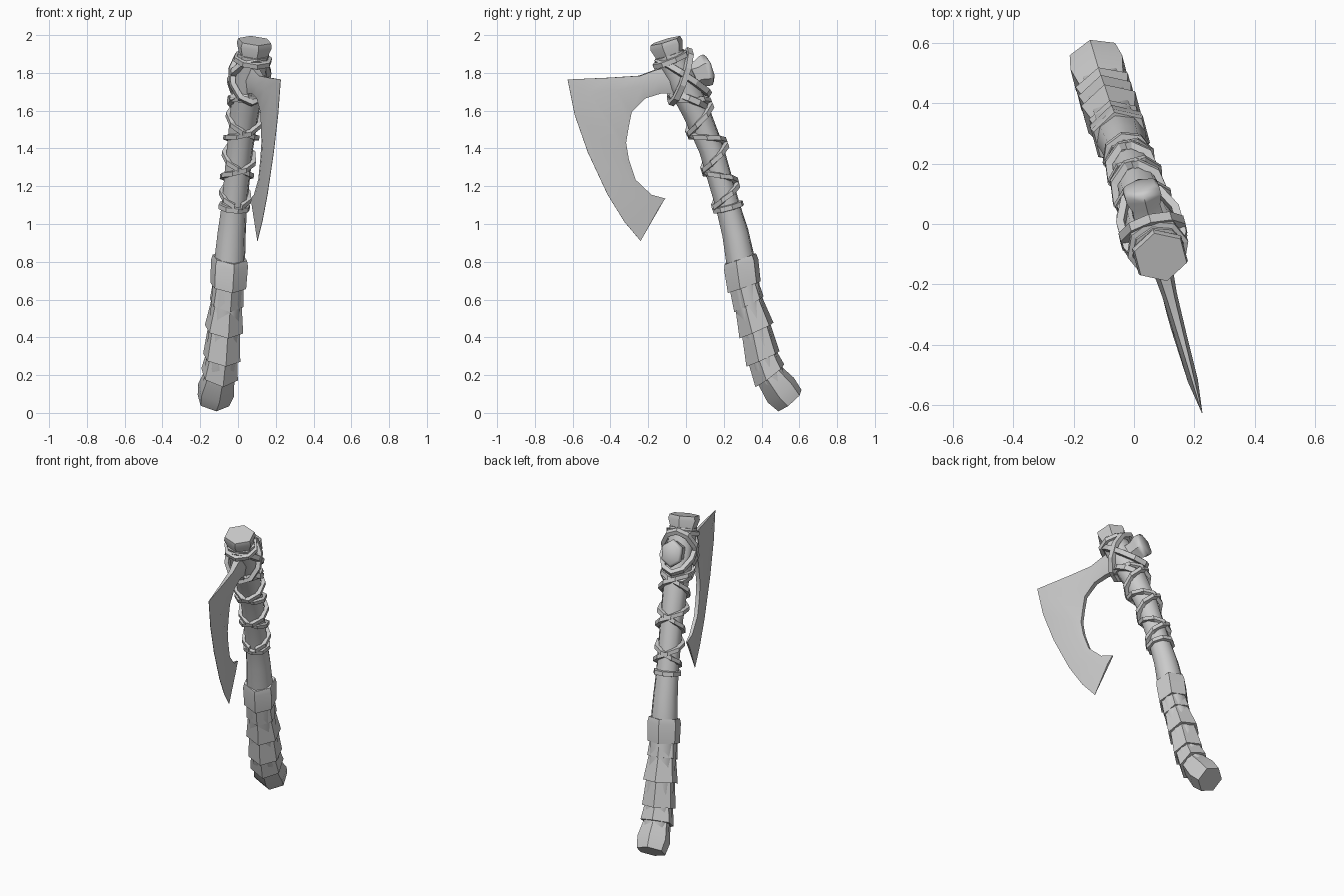
import bpy, bmesh, math
from mathutils import Vector

if "Cube" in bpy.data.objects:
    bpy.data.objects.remove(bpy.data.objects["Cube"])

grey = bpy.data.materials.new("plain_grey")
grey.diffuse_color = (0.6, 0.6, 0.6, 1)
grey.use_nodes = True
grey.node_tree.nodes["Principled BSDF"].inputs["Base Color"].default_value = grey.diffuse_color

# The axe lies in a slightly turned upright plane with normal NORM
NORM = Vector((1, 0.274, -0.02)).normalized()


def P(y, z, off=0.0):
    return Vector((0.055 - 0.274 * y + 0.02 * (z - 1.8), y, z)) + NORM * off


def finish(name, bm, smooth=True):
    bmesh.ops.recalc_face_normals(bm, faces=bm.faces)
    me = bpy.data.meshes.new(name)
    bm.to_mesh(me)
    bm.free()
    me.materials.append(grey)
    ob = bpy.data.objects.new(name, me)
    bpy.context.collection.objects.link(ob)
    if smooth:
        bpy.ops.object.select_all(action='DESELECT')
        ob.select_set(True)
        bpy.context.view_layer.objects.active = ob
        bpy.ops.object.shade_smooth_by_angle(angle=math.radians(50))
    return ob


def loft(name, rings, closed=False, smooth=True):
    bm = bmesh.new()
    vs = [[bm.verts.new(p) for p in r] for r in rings]
    n, m = len(vs[0]), len(vs)
    for i in range(m if closed else m - 1):
        a, b = vs[i], vs[(i + 1) % m]
        for j in range(n):
            k = (j + 1) % n
            bm.faces.new((a[j], a[k], b[k], b[j]))
    if not closed:
        bm.faces.new(vs[0])
        bm.faces.new(vs[-1])
    return finish(name, bm, smooth)


# Curved centre line of the haft (y, z)
AXIS = [(-.14, 2.07), (-.11, 1.97), (-.08, 1.87), (.02, 1.67), (.10, 1.49), (.17, 1.30),
        (.22, 1.10), (.27, .92), (.29, .80), (.31, .65), (.335, .57), (.375, .43),
        (.41, .27), (.45, .18), (.55, .065), (.64, -.04)]


def centre(z):
    for (y0, z0), (y1, z1) in zip(AXIS, AXIS[1:]):
        if z >= z1:
            break
    return P(y0 + (y1 - y0) * (z - z0) / (z1 - z0), z)


def frame(z):
    t = (centre(z - .05) - centre(z + .05)).normalized()   # down the haft
    f = NORM.cross(t).normalized()
    if f.y > 0:
        f = -f                                             # towards the front
    return centre(z), t, f


def ring(z, r, sides, drop=0.0):
    c, t, f = frame(z)
    out = []
    for i in range(sides):
        a = math.tau * i / sides
        out.append(c + f * r * math.cos(a) + NORM * r * 1.06 * math.sin(a)
                   + t * drop * max(0, math.cos(a)))
    return out


def tube(name, stations, sides=6, drop=0.0):
    return loft(name, [ring(z, r, sides, drop) for z, r in stations])


# Haft core
tube("haft", [(1.9, .082), (1.75, .085), (1.6, .075), (1.4, .068), (1.1, .066), (.95, .073),
              (.8, .08), (.6, .08), (.4, .08), (.25, .08), (.15, .075)], 8)
# Head cap
tube("top_cap", [(1.97, .086), (1.945, .092), (1.905, .078), (1.86, .08)])
# Overlapping grip bands with pointed fronts
BANDS = [[(.83, .09), (.80, .097), (.68, .094)],
         [(.69, .08), (.59, .089)],
         [(.59, .08), (.45, .101)],
         [(.47, .082), (.30, .098)],
         [(.31, .082), (.21, .098)]]
for i, b in enumerate(BANDS):
    tube(f"grip_band_{i + 1}", b, 6, .03)
tube("pommel", [(.21, .078), (.12, .097), (.065, .085)])


# Straps: path points with outward and sideways directions
def ribbon(name, path, width=.034, thick=.024, closed=False):
    rings = [[p + o * thick * a / 2 + s * width * b / 2
              for a, b in ((-1, -1), (1, -.75), (1, .75), (-1, 1))] for p, o, s in path]
    return loft(name, rings, closed, smooth=False)


def coil(name, z0, z1, turns, sign, extra=0.0, r0=.073, r1=.09, start=0.0):
    path, n = [], max(8, round(abs(turns) * 8))
    for i in range(n + 1):
        k = i / n
        a = start + sign * math.tau * turns * k
        c, t, f = frame(z0 + (z1 - z0) * k)
        o = f * math.cos(a) + NORM * math.sin(a)
        path.append((c + o * (r0 + (r1 - r0) * k + extra), o, t))
    ribbon(name, path)


for sign, tag in ((1, "right"), (-1, "left")):
    coil(f"cross_strap_{tag}", 1.11, 1.72, 3, sign, .004 * (sign + 1) / 2, start=.25 * sign)
for name, z, r in (("lower_strap_ring", 1.09, .074), ("upper_strap_ring", 1.87, .092)):
    path = []
    for i in range(8):
        a = math.tau * i / 8
        c, t, f = frame(z)
        o = f * math.cos(a) + NORM * math.sin(a)
        path.append((c + o * r, o, t))
    ribbon(name, path, closed=True)


# Head lashings, tilted loops that cross on both sides of the head
def lashing(name, a, b, half):
    pa, pb = P(*a), P(*b)
    mid, d = (pa + pb) / 2, (pb - pa) / 2
    u = d.normalized()
    side = u.cross(NORM)
    path = []
    for i in range(10):
        g = math.tau * i / 10
        x, y = math.cos(g), math.sin(g)
        o = (u * x / d.length + NORM * y / half).normalized()
        path.append((mid + d * x + NORM * half * y, o, side))
    ribbon(name, path, .04, .026, True)


lashing("head_lashing_front", (-.15, 1.87), (.12, 1.69), .1)
lashing("head_lashing_back", (.015, 1.92), (-.075, 1.64), .104)
lashing("head_lashing_low", (-.06, 1.69), (.10, 1.62), .092)

# Blade sections: outer edge, ridge, inner edge (y, z), then half thickness of each
BLADE = [((-.03, 1.85), (-.02, 1.77), (-.01, 1.69), .03, .05, .03),
         ((-.165, 1.815), (-.155, 1.75), (-.14, 1.69), .018, .033, .018),
         ((-.245, 1.785), (-.235, 1.73), (-.22, 1.665), .013, .025, .015),
         ((-.40, 1.775), (-.38, 1.71), (-.29, 1.595), .008, .02, .013),
         ((-.627, 1.765), (-.52, 1.70), (-.305, 1.52), .001, .017, .012),
         ((-.59, 1.58), (-.37, 1.45), (-.32, 1.43), .001, .019, .012),
         ((-.52, 1.38), (-.35, 1.345), (-.305, 1.34), .001, .018, .012),
         ((-.415, 1.155), (-.30, 1.22), (-.27, 1.235), .001, .016, .011),
         ((-.325, 1.01), (-.215, 1.125), (-.185, 1.155), .001, .012, .009),
         ((-.24, .91), (-.145, 1.085), (-.11, 1.135), .001, .006, .004)]
loft("blade", [[P(*a, ha), P(*m, hm), P(*b, hb), P(*b, -hb), P(*m, -hm), P(*a, -ha)]
               for a, m, b, ha, hm, hb in BLADE])

# Hexagonal stub behind the head
u = (P(.125, 1.82) - P(-.02, 1.77)).normalized()
w = u.cross(NORM)
stub = []
for k, r in ((0, .07), (.09, .062), (.125, .078), (.15, .078), (.162, .062)):
    c = P(-.02, 1.77) + u * k
    stub.append([c + w * r * 1.08 * math.cos(math.tau * i / 6)
                 + NORM * r * .88 * math.sin(math.tau * i / 6) for i in range(6)])
loft("back_stub", stub)
